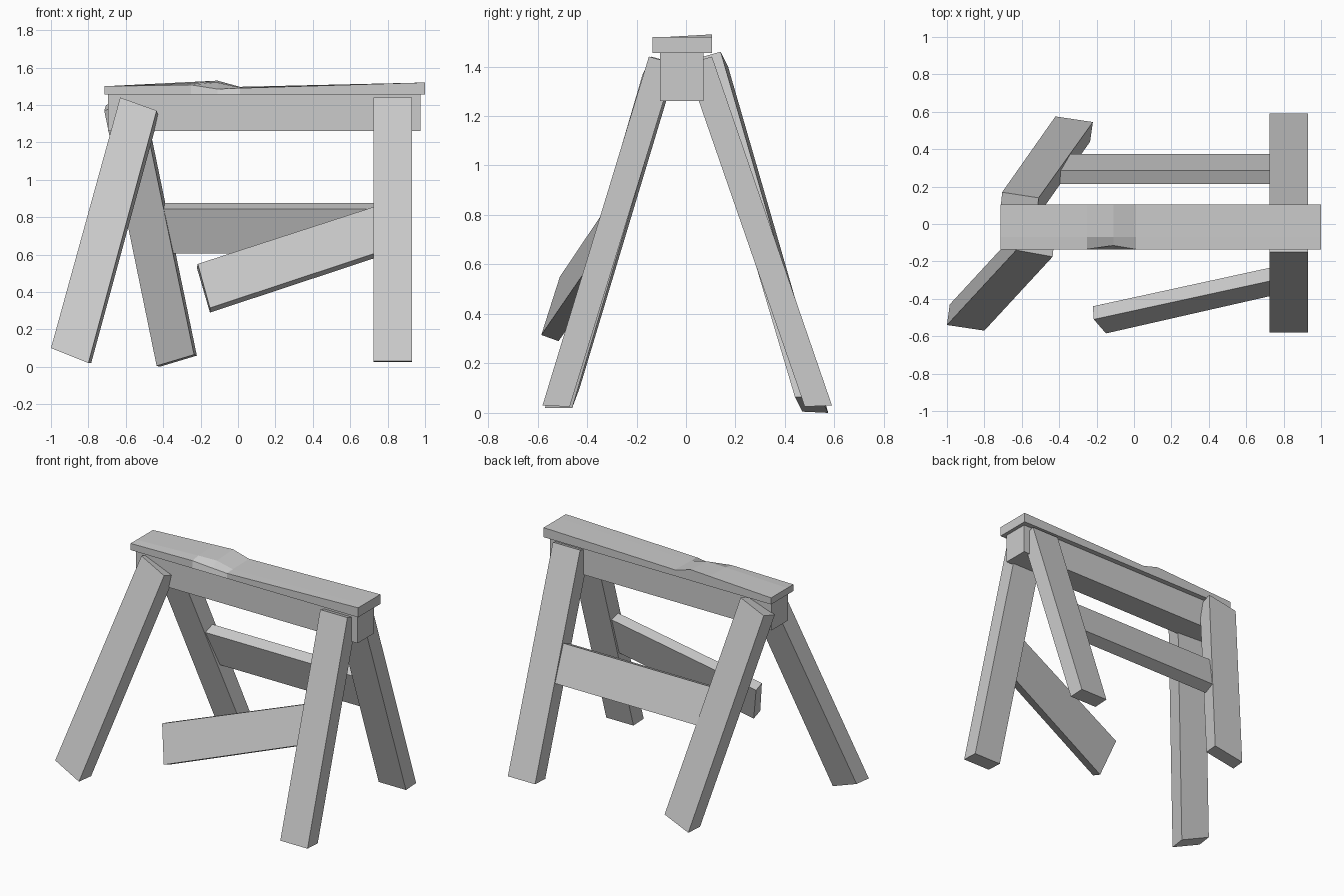
import bpy
import bmesh
from mathutils import Vector

cube = bpy.data.objects.get("Cube")
if cube:
    bpy.data.objects.remove(cube, do_unlink=True)

# One plain grey for the whole trestle
grey = bpy.data.materials.new("weathered_grey")
grey.use_nodes = True
colour = (0.6, 0.6, 0.6, 1)
grey.diffuse_color = colour
grey.node_tree.nodes["Principled BSDF"].inputs["Base Color"].default_value = colour


def finish(name, bm):
    """Turn a bmesh into a flat-shaded object."""
    bmesh.ops.recalc_face_normals(bm, faces=bm.faces)
    mesh = bpy.data.meshes.new(name)
    bm.to_mesh(mesh)
    bm.free()
    mesh.materials.append(grey)
    obj = bpy.data.objects.new(name, mesh)
    bpy.context.collection.objects.link(obj)
    return obj


def board(name, top, bottom, top_depth, bottom_depth):
    """Plank from its outer face: two top corners, two bottom corners,
    and the offsets that lead from them to the inner face."""
    bm = bmesh.new()
    upper = [Vector(p) for p in top]
    lower = [Vector(p) for p in reversed(bottom)]
    outer = upper + lower
    inner = [p + Vector(top_depth) for p in upper] + [p + Vector(bottom_depth) for p in lower]
    front = [bm.verts.new(p) for p in outer]
    back = [bm.verts.new(p) for p in inner]
    bm.faces.new(front)
    bm.faces.new(reversed(back))
    for i in range(len(front)):
        j = (i + 1) % len(front)
        bm.faces.new((front[i], back[i], back[j], front[j]))
    return finish(name, bm)


# Upright legs on the left end
for name, side, y_top, y_foot in (("front_left_leg", -1, 0.15, 0.58),
                                  ("back_left_leg", 1, 0.105, 0.59)):
    board(name,
          [(x, side * y_top, 1.44) for x in (0.725, 0.93)],
          [(x, side * y_foot, 0.03) for x in (0.725, 0.93)],
          (0, -side * 0.105, -0.03), (0, -side * 0.11, -0.005))

# Crooked legs on the right end
board("front_right_leg",
      [(-0.63, -0.14, 1.44), (-0.435, -0.175, 1.37)],
      [(-1, -0.54, 0.1), (-0.8, -0.57, 0.02)],
      (0.01, 0.105, -0.03), (0.015, 0.11, 0))
board("back_right_leg",
      [(-0.705, 0.17, 1.4), (-0.51, 0.14, 1.46)],
      [(-0.42, 0.575, 0), (-0.22, 0.545, 0.06)],
      (-0.01, -0.105, -0.03), (-0.015, -0.105, 0.005))

# Sound brace between the back legs
ends = (-0.48, 0.8)
board("back_brace",
      [(x, 0.285, 0.875) for x in ends],
      [(x, 0.375, 0.635) for x in ends],
      (0, -0.07, -0.03), (0, -0.075, -0.03))

# Loose front brace, hanging from the left leg only
board("front_brace",
      [(-0.215, -0.51, 0.55), (0.8, -0.289, 0.879)],
      [(-0.15, -0.585, 0.315), (0.8, -0.369, 0.629)],
      (-0.005, 0.07, -0.02), (0, 0.07, -0.025))

# Square beam under the top plank
board("beam",
      [(x, -0.105, 1.455) for x in (-0.695, 0.975)],
      [(x, -0.105, 1.26) for x in (-0.695, 0.975)],
      (0, 0.175, 0), (0, 0.175, 0))

# Worn top plank: cross-sections along x with front, middle and back heights
base = 1.455
sections = [(-0.715, -0.135, 1.5, 1.5, 1.5),
            (-0.25, -0.135, 1.507, 1.517, 1.523),
            (-0.11, -0.115, 1.485, 1.52, 1.53),
            (0.01, -0.135, 1.49, 1.493, 1.497),
            (1, -0.135, 1.52, 1.52, 1.52)]
bm = bmesh.new()
rings = []
for x, y_front, z_front, z_mid, z_back in sections:
    ring = [(-0.135, base), (y_front, z_front), (-0.07, z_mid), (0.105, z_back), (0.105, base)]
    rings.append([bm.verts.new((x, y, z)) for y, z in ring])
for a, b in zip(rings, rings[1:]):
    for i in range(len(a)):
        j = (i + 1) % len(a)
        bm.faces.new((a[i], a[j], b[j], b[i]))
bm.faces.new(rings[0])
bm.faces.new(rings[-1])
finish("top_plank", bm)
